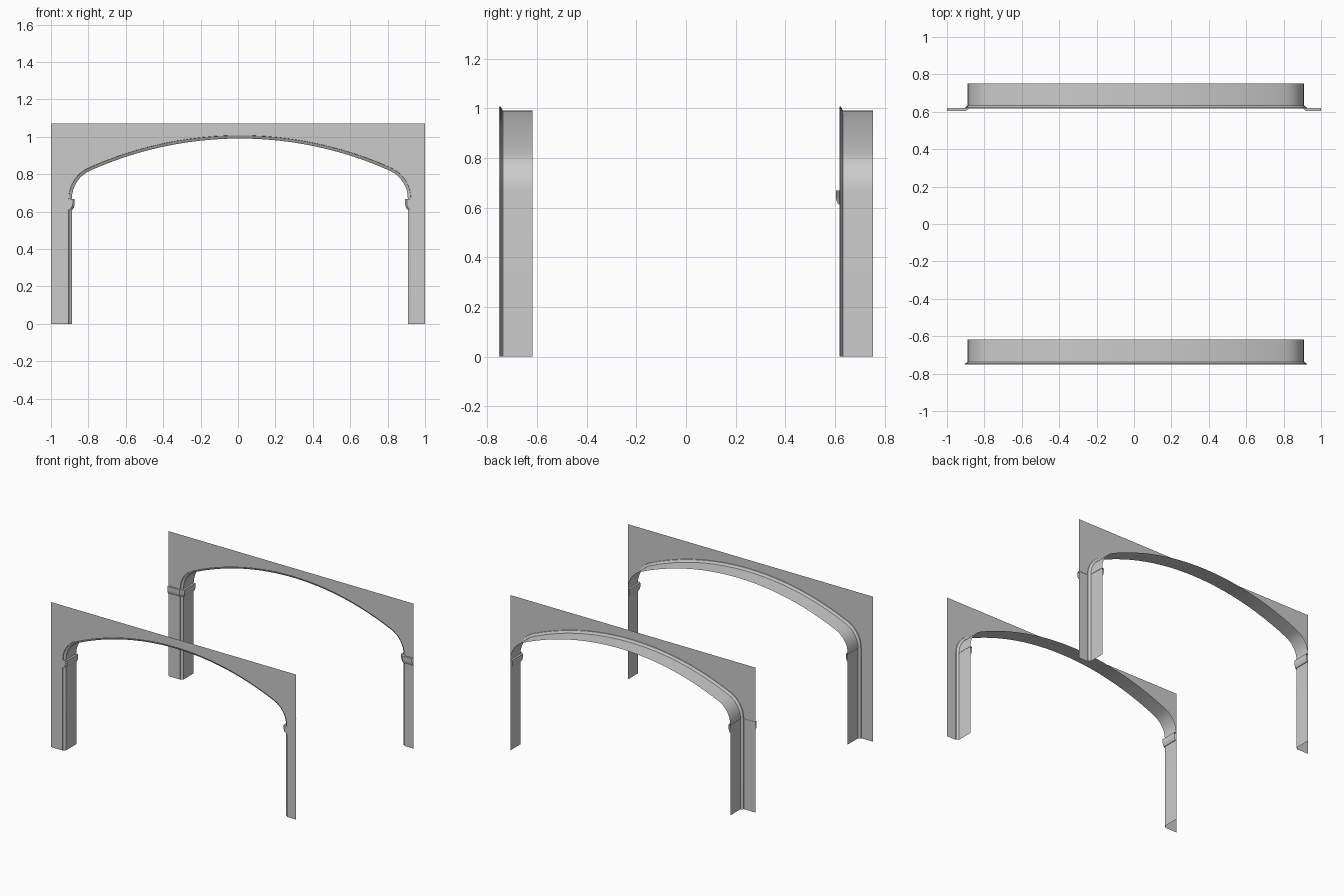
import bpy
from math import sin, cos, pi, atan2
from mathutils import Vector

if "Cube" in bpy.data.objects:
    bpy.data.objects.remove(bpy.data.objects["Cube"])

CX, HALF, RISE, SPRING, TOP = 0.01, 0.915, 0.338, 0.67, 1.07
DEPTH = 0.134
# edge moulding and reveal: (inset into opening, depth behind wall face)
MOULD = [(0, 0), (0.001, 0.005), (0.007, 0.009), (0.012, 0.011), (0.017, 0.015), (0.017, DEPTH)]
# capital section: (projection, z)
CAP = [(0, 0.612), (0.004, 0.612), (0.010, 0.621), (0.0135, 0.634),
       (0.0145, 0.643), (0.0145, 0.668), (-0.002, 0.668)]


def make(name, verts, faces):
    me = bpy.data.meshes.new(name)
    me.from_pydata(verts, [], faces)
    ob = bpy.data.objects.new(name, me)
    bpy.context.collection.objects.link(ob)
    bpy.ops.object.select_all(action='DESELECT')
    ob.select_set(True)
    bpy.context.view_layer.objects.active = ob
    bpy.ops.object.shade_smooth_by_angle(angle=pi / 6)
    return ob


def grid_faces(rows, cols, flip=False):
    fs = []
    for i in range(rows - 1):
        for j in range(cols - 1):
            f = [i * cols + j, i * cols + j + 1, (i + 1) * cols + j + 1, (i + 1) * cols + j]
            fs.append(f[::-1] if flip else f)
    return fs


def opening():
    """Three-centred arch on straight legs, with inward normals."""
    r = 0.18
    R = (HALF**2 - 2 * HALF * r + RISE**2) / (2 * (RISE - r))
    zc = SPRING + RISE - R
    t = atan2(SPRING - zc, HALF - r)
    half = [(HALF, 0, 0.0)]
    half += [(HALF - r + r * cos(t * k / 8), SPRING + r * sin(t * k / 8), t * k / 8) for k in range(9)]
    for k in range(1, 13):
        a = t + (pi / 2 - t) * k / 12
        half.append((R * cos(a), zc + R * sin(a), a))
    left = [(CX - x, z, cos(a), -sin(a)) for x, z, a in half]
    right = [(CX + x, z, -cos(a), -sin(a)) for x, z, a in half[-2::-1]]
    return left + right


def capital(name, side, wall_y, wraps):
    # plan path: (inset, depth, offset direction)
    path = [(0.017, 0.015, 1, -0.47), (0.017, DEPTH, 1, 0)]
    edge = 1 - HALF + side * CX * -1
    if wraps:
        path = [(-edge, 0, 0, -1), (0, 0, 0.36, -1)] + path
    else:
        path = [(0, 0, 1.5, 0)] + path
    verts = []
    for d, z in CAP:
        for u, v, du, dv in path:
            x = CX + side * (HALF - u - du * d)
            verts.append((x, wall_y + v + dv * d, z))
    n = len(path)
    faces = grid_faces(len(CAP), n, side > 0)
    if not wraps:
        # flush front end
        end = [i * n for i in range(len(CAP))]
        faces.append(end if side < 0 else end[::-1])
    make(name, verts, faces)


hole = opening()
for label, wall_y, wraps in (("front", -0.752, False), ("rear", 0.618, True)):
    # flat wall with arched opening
    outline = [(-1, 0)] + [(p[0], p[1]) for p in hole] + [(1, 0), (1, TOP), (-1, TOP)]
    make(label + "_wall", [(x, wall_y, z) for x, z in outline], [list(range(len(outline)))])
    # moulded edge and reveal swept around the opening
    verts = [(x + nx * u, wall_y + v, z + nz * u) for x, z, nx, nz in hole for u, v in MOULD]
    make(label + "_arch_reveal", verts, grid_faces(len(hole), len(MOULD)))
    # capitals at the springing
    capital(label + "_capital_left", -1, wall_y, wraps)
    capital(label + "_capital_right", 1, wall_y, wraps)
